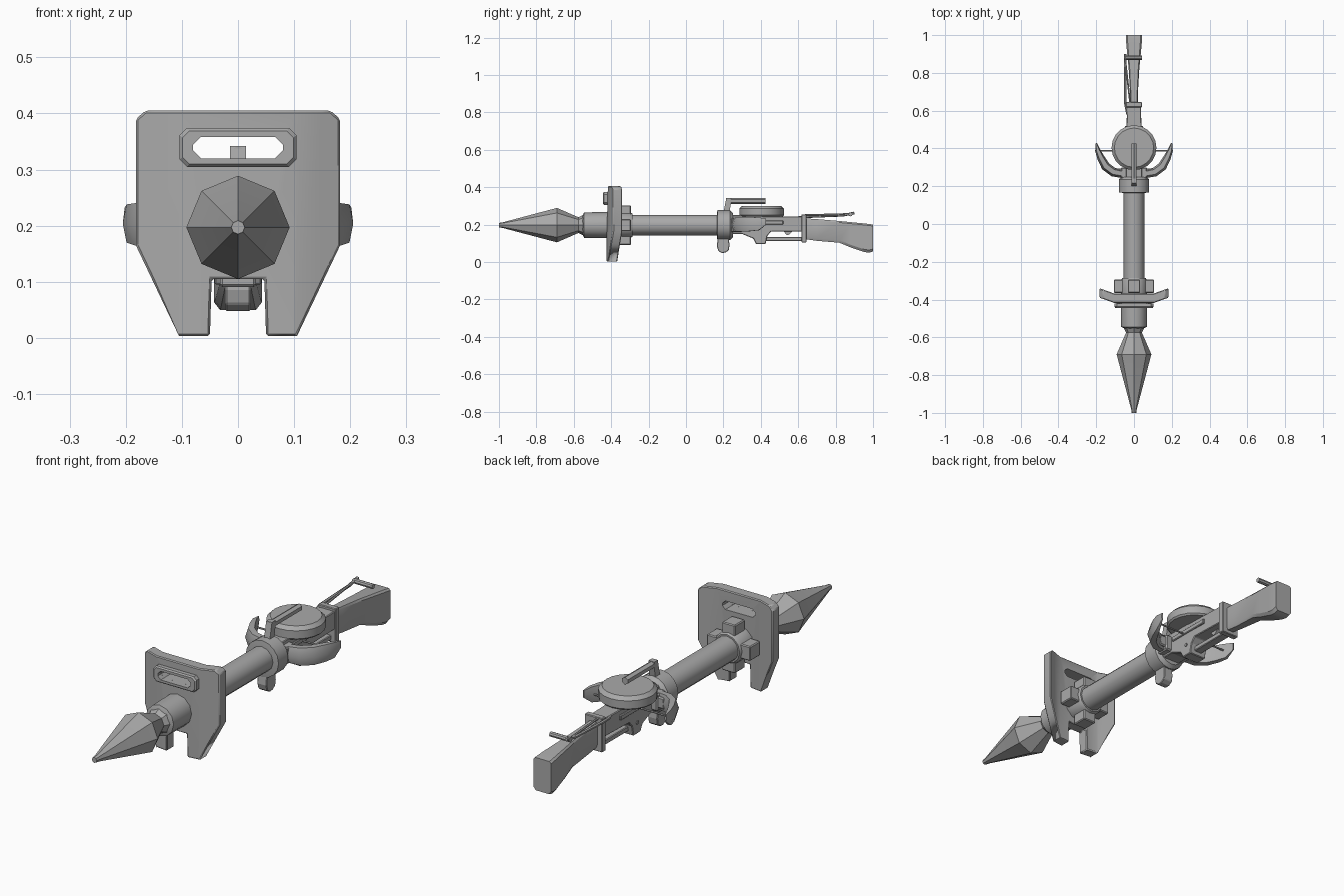
import bpy, bmesh, math
from mathutils import Vector, Matrix

if "Cube" in bpy.data.objects:
    bpy.data.objects.remove(bpy.data.objects["Cube"])

AX = 0.197  # height of the barrel axis
metal = bpy.data.materials.new("grey_metal")
metal.diffuse_color = (0.4, 0.4, 0.4, 1)
metal.use_nodes = True
metal.node_tree.nodes["Principled BSDF"].inputs["Base Color"].default_value = metal.diffuse_color


def finish(name, bm, smooth=None, bevel=0):
    bmesh.ops.recalc_face_normals(bm, faces=bm.faces)
    me = bpy.data.meshes.new(name)
    bm.to_mesh(me)
    bm.free()
    me.materials.append(metal)
    ob = bpy.data.objects.new(name, me)
    bpy.context.collection.objects.link(ob)
    if bevel:
        m = ob.modifiers.new("bevel", 'BEVEL')
        m.width, m.segments, m.angle_limit = bevel, 1, math.radians(35)
    if smooth:
        bpy.ops.object.select_all(action='DESELECT')
        ob.select_set(True)
        bpy.context.view_layer.objects.active = ob
        bpy.ops.object.shade_smooth_by_angle(angle=math.radians(smooth))
    return ob


def skin(bm, rings):
    """Join equal point rings and cap both ends."""
    vs = [[bm.verts.new(p) for p in r] for r in rings]
    n = len(vs[0])
    for a, b in zip(vs, vs[1:]):
        for i in range(n):
            bm.faces.new((a[i], a[(i + 1) % n], b[(i + 1) % n], b[i]))
    bm.faces.new(vs[0])
    bm.faces.new(vs[-1])


def lathe(name, prof, n, smooth=None, phase=0):
    """Revolve (y, radius) pairs about the barrel axis."""
    bm = bmesh.new()
    skin(bm, [[(r * math.sin(phase + 2 * math.pi * i / n), y,
                AX + r * math.cos(phase + 2 * math.pi * i / n))
               for i in range(n)] for y, r in prof])
    return finish(name, bm, smooth)


def side(name, prof, width, x=0, bevel=0, smooth=None):
    """Extrude a (y, z) outline across x; width may depend on y."""
    w = width if callable(width) else (lambda y: width)
    bm = bmesh.new()
    skin(bm, [[(x + s * w(y), y, z) for y, z in prof] for s in (-1, 1)])
    return finish(name, bm, smooth, bevel)


def box(name, x0, x1, y0, y1, z0, z1, bevel=0):
    return side(name, [(y0, z0), (y1, z0), (y1, z1), (y0, z1)],
                (x1 - x0) / 2, (x0 + x1) / 2, bevel)


def front(name, prof, y0, y1):
    """Extrude an (x, z) outline along y."""
    bm = bmesh.new()
    skin(bm, [[(x, y, z) for x, z in prof] for y in (y0, y1)])
    return finish(name, bm)


def tube(name, pts, r, n=6):
    """Straight-segment tube following pts with mitred joints."""
    pts = [Vector(p) for p in pts]
    bm, rings = bmesh.new(), []
    for i, p in enumerate(pts):
        t = (pts[min(i + 1, len(pts) - 1)] - pts[max(i - 1, 0)]).normalized()
        ref = Vector((1, 0, 0)) if abs(t.x) < 0.8 else Vector((0, 0, 1))
        u = t.cross(ref).normalized()
        v = t.cross(u)
        rings.append([p + r * (math.cos(2 * math.pi * k / n) * u +
                               math.sin(2 * math.pi * k / n) * v) for k in range(n)])
    skin(bm, rings)
    return finish(name, bm)


def chamfered(hx, z0, z1, c):
    return [(-hx, z0 + c), (-hx + c, z0), (hx - c, z0), (hx, z0 + c),
            (hx, z1 - c), (hx - c, z1), (-hx + c, z1), (-hx, z1 - c)]


# Rocket and launch tube
lathe("warhead", [(-1, .012), (-.98, .015), (-.69, .092), (-.575, .042), (-.55, .055)], 8, 20)
lathe("muzzle", [(-.555, .045), (-.545, .068), (-.44, .07), (-.36, .07)], 12, 35)
lathe("barrel", [(-.37, .055), (.19, .055)], 12, 35)
lathe("front_collar", [(-.37, .07), (-.30, .07), (-.285, .062)], 12, 35)
for i in range(4):
    lug = box("collar_lug", -.032, .032, -.365, -.295, .045, .106, .004)
    lug.matrix_world = (Matrix.Translation((0, 0, AX)) @
                        Matrix.Rotation(i * math.pi / 2, 4, 'Y'))

# Shield: flat outline sliced into columns, then bowed backward at the edges
half = [(.165, .405), (.182, .39), (.182, .165), (.105, .003), (.05, .003), (.047, .105)]
outline = half + [(-x, z) for x, z in reversed(half)]
bm = bmesh.new()
skin(bm, [[(x, y, z) for x, z in outline] for y in (-.425, -.375)])
for x in (-.15, -.105, .105, .15):
    bmesh.ops.bisect_plane(bm, geom=bm.verts[:] + bm.edges[:] + bm.faces[:],
                           plane_co=(x, 0, 0), plane_no=(1, 0, 0))
for v in bm.verts:
    v.co.y += .035 * max(0, (abs(v.co.x) - .085) / .097)
shield = finish("shield", bm, 35, .004)
cutter = front("window_cutter", chamfered(.08, .32, .358, .014), -.5, -.3)
cutter.hide_render = True
cutter.hide_viewport = False
cutter.display_type = 'WIRE'
mod = shield.modifiers.new("window", 'BOOLEAN')
mod.operation, mod.object, mod.solver = 'DIFFERENCE', cutter, 'EXACT'

# Window frame as a closed ring of four outlines
o, i_ = chamfered(.104, .305, .374, .013), chamfered(.08, .32, .358, .014)
o2 = chamfered(.099, .310, .369, .012)
bm = bmesh.new()
loops = [[bm.verts.new((x, y, z)) for x, z in p]
         for p, y in ((o, -.42), (o, -.438), (o2, -.444), (i_, -.444), (i_, -.42))]
for a, b in zip(loops, loops[1:] + loops[:1]):
    for k in range(8):
        bm.faces.new((a[k], a[(k + 1) % 8], b[(k + 1) % 8], b[k]))
finish("window_frame", bm)

# Rear collar with hanging hook and carry handle
lathe("rear_collar", [(.165, .06), (.168, .08), (.235, .08), (.25, .065)], 16, 35)
side("lower_hook", [(.17, .13), (.165, .085), (.172, .06), (.19, .048), (.21, .05),
                    (.228, .062), (.233, .09), (.228, .13)], .023, bevel=.003)
side("handle_post", [(.2, .265), (.232, .265), (.24, .312), (.24, .342), (.216, .342)], .014)
tube("carry_handle", [(0, .215, .326), (0, .425, .326)], .016)

# Receiver, widest at the collar and narrowing to the band
side("receiver", [(.24, .15), (.30, .15), (.36, .125), (.375, .095), (.425, .095),
                  (.435, .14), (.455, .163), (.63, .163), (.63, .243), (.42, .243),
                  (.38, .25), (.24, .25)],
     lambda y: .042 if y < .5 else .036, bevel=.003)
box("breech_block", -.07, .07, .24, .30, .16, .235, .006)
box("cross_brace", -.1, .1, .255, .295, .175, .225, .005)
box("side_rail", -.048, .048, .31, .52, .2, .222, .003)
tube("receiver_pin", [(-.046, .4, .145), (.046, .4, .145)], .008)

# Trigger group
box("guard_bar", -.02, .02, .425, .635, .112, .134, .003)
side("trigger", [(.52, .165), (.57, .165), (.55, .146), (.54, .143)], .007)
box("stock_band", -.043, .043, .618, .645, .105, .255, .003)

# Drum magazine
bm = bmesh.new()
skin(bm, [[(r * math.cos(math.tau * k / 20), .404 + r * math.sin(math.tau * k / 20), z)
           for k in range(20)] for z, r in ((.243, .112), (.25, .119), (.285, .119), (.3, .104))])
finish("drum_magazine", bm, 25)

# Curved side claws: x, y, half thickness, lower z, upper z
path = [(.06, .265, .022, .165, .235), (.11, .275, .024, .162, .238),
        (.15, .305, .024, .162, .24), (.175, .35, .020, .165, .24),
        (.192, .39, .014, .17, .238), (.2, .428, .004, .2, .232)]
for s in (-1, 1):
    bm, rings = bmesh.new(), []
    for k, (x, y, t, z0, z1) in enumerate(path):
        a, b = path[max(k - 1, 0)], path[min(k + 1, len(path) - 1)]
        d = Vector((b[0] - a[0], b[1] - a[1])).normalized()
        nx, ny, zm = d.y * t, -d.x * t, (z0 + z1) / 2
        sec = [(1, zm), (.5, z1), (-.6, z1), (-1, zm), (-.6, z0), (.5, z0)]
        rings.append([(s * (x + q * nx), y + q * ny, z) for q, z in sec])
    skin(bm, rings)
    finish("side_claw", bm, 35)
tube("claw_rod", [(-.195, .387, .205), (.195, .387, .205)], .004)

# Shoulder stock flaring to the butt
bm = bmesh.new()
sections = [(.64, .02, .122, .233), (.70, .021, .113, .229), (.82, .028, .103, .219),
            (.88, .034, .078, .213), (.955, .041, .053, .206), (.98, .043, .05, .203),
            (1.0, .043, .056, .2)]
skin(bm, [[(-w * .75, y, z0), (w * .75, y, z0), (w, y, z0 + .014), (w, y, z1 - .008),
           (w * .8, y, z1), (-w * .8, y, z1), (-w, y, z1 - .008), (-w, y, z0 + .014)]
          for y, w, z0, z1 in sections])
finish("stock", bm, 30)

# Cocking lever along the stock with a cross grip
tube("lever_arm", [(-.035, .58, .235), (-.047, .64, .242), (-.047, .84, .25),
                   (-.047, .9, .262)], .007)
tube("lever_strut", [(-.02, .632, .25), (-.045, .86, .256)], .005)
tube("lever_grip", [(-.054, .88, .255), (.043, .88, .255)], .011, 8)
